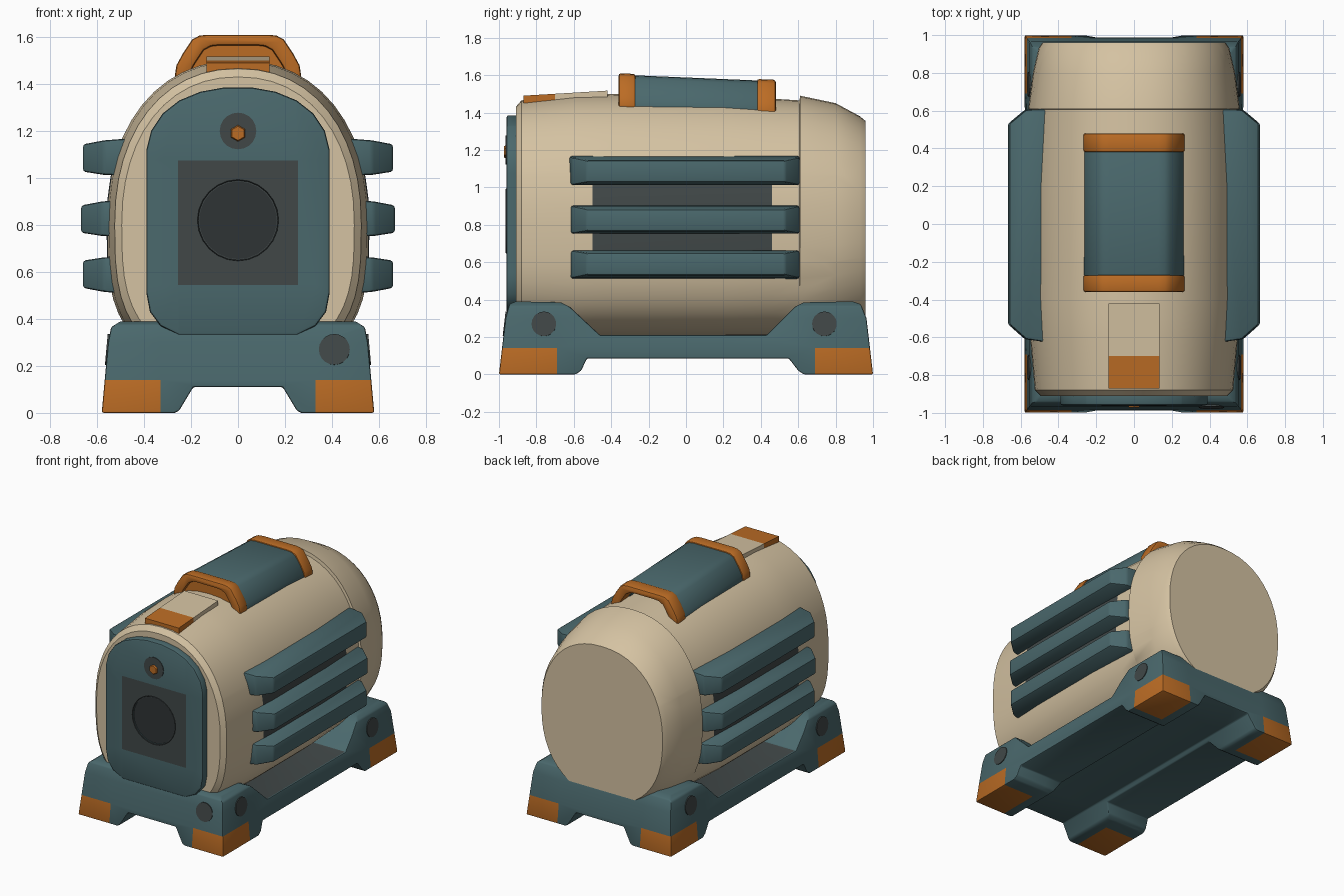
import bpy, bmesh, math
from mathutils import Vector

if "Cube" in bpy.data.objects:
    bpy.data.objects.remove(bpy.data.objects["Cube"], do_unlink=True)


def material(name, rgb):
    m = bpy.data.materials.new(name)
    m.use_nodes = True
    m.diffuse_color = (*rgb, 1)
    m.node_tree.nodes["Principled BSDF"].inputs["Base Color"].default_value = (*rgb, 1)
    return m


CREAM = material("cream", (0.66, 0.54, 0.36))
TEAL = material("teal", (0.068, 0.138, 0.15))
ORANGE = material("orange", (0.50, 0.15, 0.018))
GREY = material("dark_grey", (0.052, 0.064, 0.064))
BLACK = material("charcoal", (0.028, 0.034, 0.036))


def finish(name, bm, *mats):
    bmesh.ops.recalc_face_normals(bm, faces=bm.faces)
    me = bpy.data.meshes.new(name)
    bm.to_mesh(me)
    bm.free()
    ob = bpy.data.objects.new(name, me)
    bpy.context.collection.objects.link(ob)
    for m in mats:
        me.materials.append(m)
    return ob


def smooth(ob, angle=35):
    bpy.ops.object.select_all(action="DESELECT")
    ob.select_set(True)
    bpy.context.view_layer.objects.active = ob
    bpy.ops.object.shade_smooth_by_angle(angle=math.radians(angle))


def bake(ob):
    """Turn the modified shape into the object's own mesh."""
    dg = bpy.context.evaluated_depsgraph_get()
    me = bpy.data.meshes.new_from_object(ob.evaluated_get(dg))
    ob.modifiers.clear()
    ob.data = me


def boolean(ob, cutter, op):
    mod = ob.modifiers.new("cut", "BOOLEAN")
    mod.operation, mod.object, mod.solver = op, cutter, "EXACT"
    bake(ob)


def bevel(ob, width, segments=2):
    mod = ob.modifiers.new("bevel", "BEVEL")
    mod.width, mod.segments, mod.limit_method = width, segments, "ANGLE"
    mod.angle_limit = math.radians(30)
    bake(ob)


def paint(ob, cuts, rule):
    """Split the faces at axis planes, then pick material slots by a rule."""
    bm = bmesh.new()
    bm.from_mesh(ob.data)
    for axis, value in cuts:
        co, no = Vector(), Vector()
        co[axis], no[axis] = value, 1
        bmesh.ops.bisect_plane(bm, geom=bm.verts[:] + bm.edges[:] + bm.faces[:],
                               plane_co=co, plane_no=no)
    bm.normal_update()
    for f in bm.faces:
        f.material_index = rule(f.calc_center_median(), f.normal)
    bm.to_mesh(ob.data)
    bm.free()


def loft(name, rings, *mats):
    bm = bmesh.new()
    loops = [[bm.verts.new(p) for p in r] for r in rings]
    n = len(loops[0])
    for a, b in zip(loops, loops[1:]):
        for i in range(n):
            j = (i + 1) % n
            bm.faces.new((a[i], a[j], b[j], b[i]))
    bm.faces.new(loops[0])
    bm.faces.new(loops[-1])
    return finish(name, bm, *mats)


def prism(name, pts, axis, lo, hi, *mats):
    place = (lambda p, d: (d, *p)) if axis == "X" else (lambda p, d: (p[0], d, p[1]))
    return loft(name, [[place(p, d) for p in pts] for d in (lo, hi)], *mats)


def mirrored(pts):
    return pts + [(-x, z) for x, z in reversed(pts)]


def disc(name, centre, normal, r, depth, mat, sides=20, r2=None):
    bm = bmesh.new()
    bmesh.ops.create_cone(bm, cap_ends=True, segments=sides, radius1=r,
                          radius2=r if r2 is None else r2, depth=depth)
    ob = finish(name, bm, mat)
    ob.rotation_euler = Vector(normal).to_track_quat("Z", "Y").to_euler()
    ob.location = centre
    return ob


# Barrel shell: rounded rings, with a small step where the rear cap starts
def ring(y, hw, top, bottom, low_power, n=48):
    pts, mid = [], 0.8
    for i in range(n):
        c, s = math.cos(math.tau * i / n), math.sin(math.tau * i / n)
        p = 2.2 if s > 0 else low_power
        h = top - mid if s > 0 else mid - bottom
        pts.append((hw * math.copysign(abs(c) ** (2 / p), c), y,
                    mid + h * math.copysign(abs(s) ** (2 / p), s)))
    return pts


shell = [(-0.91, 0.495, 1.43, 0.25, 3), (-0.88, 0.525, 1.465, 0.22, 3),
         (-0.6, 0.55, 1.495, 0.2, 3), (-0.4, 0.56, 1.5, 0.2, 3), (0.2, 0.56, 1.49, 0.2, 3),
         (0.607, 0.545, 1.465, 0.2, 2.8), (0.61, 0.56, 1.49, 0.18, 2.5),
         (0.8, 0.535, 1.45, 0.2, 2.4), (0.93, 0.505, 1.38, 0.23, 2.3),
         (0.96, 0.485, 1.355, 0.25, 2.3)]
body = loft("barrel_body", [ring(*s) for s in shell], CREAM, GREY)

# Front door with a round recess
door_pts = mirrored([(0.25, 0.33), (0.33, 0.37), (0.375, 0.43), (0.39, 0.51), (0.39, 1.12),
                     (0.37, 1.2), (0.32, 1.275), (0.25, 1.33), (0.16, 1.367), (0.06, 1.385)])
door = prism("front_door", door_pts, "Y", -0.96, -0.88, TEAL, GREY)
bevel(door, 0.012)
hole = disc("recess_cutter", (0, -0.93, 0.82), (0, -1, 0), 0.165, 0.2, BLACK, 24)
hole.hide_render = True
bpy.context.view_layer.update()
for part in (body, door):
    boolean(part, hole, "DIFFERENCE")
bpy.data.objects.remove(hole, do_unlink=True)

paint(body, [(1, -0.5), (1, 0.46), (2, 0.6), (2, 1.06)],
      lambda c, n: int(abs(c.x) > 0.4 and -0.5 < c.y < 0.46 and 0.6 < c.z < 1.06))
paint(door, [(0, -0.255), (0, 0.255), (2, 0.545), (2, 1.075)],
      lambda c, n: int(n.y < -0.9 and abs(c.x) < 0.255 and 0.545 < c.z < 1.075))
smooth(body)
smooth(door)

# Dished recess with a pointed hub
dish = [(0.175, -0.955), (0.172, -0.964), (0.15, -0.93), (0.11, -0.89), (0.065, -0.875),
        (0.05, -0.92), (0.012, -0.95)]
hub = loft("recess_dish", [[(r * math.cos(math.tau * i / 24), y,
                             0.82 + r * math.sin(math.tau * i / 24)) for i in range(24)]
                           for r, y in dish], BLACK)
smooth(hub)
disc("lamp_ring", (0, -0.96, 1.2), (0, -1, 0), 0.078, 0.008, GREY)
disc("lamp", (0, -0.964, 1.19), (0, -1, 0), 0.04, 0.016, ORANGE, 6, 0.03)

# Base: side profile crossed with front profile
side = [(-1, 0), (-0.965, 0.3), (-0.945, 0.375), (-0.91, 0.39), (-0.67, 0.385), (-0.62, 0.36),
        (-0.46, 0.21), (0.43, 0.21), (0.58, 0.36), (0.63, 0.385), (0.89, 0.39), (0.935, 0.375),
        (0.965, 0.3), (1, 0), (0.63, 0), (0.6, 0.02), (0.55, 0.085), (-0.53, 0.085),
        (-0.56, 0.02), (-0.59, 0)]
front = mirrored([(0.19, 0.11), (0.25, 0.01), (0.27, 0), (0.58, 0), (0.553, 0.3),
                  (0.54, 0.365), (0.5, 0.39)])
base = prism("base_frame", side, "X", -0.7, 0.7, TEAL, ORANGE, GREY)
cross = prism("base_cutter", front, "Y", -1.2, 1.2, TEAL)
boolean(base, cross, "INTERSECT")
bpy.data.objects.remove(cross, do_unlink=True)
bevel(base, 0.008)


def base_colour(c, n):
    if c.z < 0.14 and abs(c.x) > 0.33 and abs(c.y) > 0.69:
        return 1
    return 2 if n.z > 0.95 and 0.2 < c.z < 0.22 and abs(c.y) < 0.45 else 0


paint(base, [(2, 0.14), (0, -0.33), (0, 0.33), (1, -0.69), (1, 0.69)], base_colour)
smooth(base)

# Bolt covers on the feet
for sx in (-1, 1):
    for y in (-0.76, 0.74):
        disc("side_bolt", (sx * 0.556, y, 0.27), (sx, 0, 0.09), 0.066, 0.009, GREY)
disc("front_bolt", (0.41, -0.968, 0.27), (0, -1, 0.117), 0.066, 0.009, GREY)

# Side fins, three on each side
for sx in (-1, 1):
    for tilt, z in ((1, 1.09), (0, 0.83), (-1, 0.585)):
        rings = []
        for x, y0, y1, lo, hi in ((0.44, -0.63, 0.61, 0.08, 0.08),
                                  (0.57, -0.61, 0.605, 0.077, 0.07),
                                  (0.66, -0.53, 0.53, 0.063, 0.053)):
            if tilt < 0:
                lo, hi = hi, lo
            if tilt == 0:
                x += 0.008
            rings.append([(sx * x, y0, z - lo), (sx * x, y1, z - lo),
                          (sx * x, y1, z + hi), (sx * x, y0, z + hi)])
        fin = loft("side_fin", rings, TEAL)
        bevel(fin, 0.012)
        smooth(fin)

# Top handle: hollow arch with orange end bands
outer = [(0.27, 1.43), (0.262, 1.48), (0.235, 1.53), (0.195, 1.59), (0.165, 1.606), (0.13, 1.61)]
for name, y0, y1, k, mat in (("handle_front_band", -0.36, -0.27, 1, ORANGE),
                             ("handle_grip", -0.28, 0.39, 0.985, TEAL),
                             ("handle_rear_band", 0.38, 0.48, 1, ORANGE)):
    arch = [(x * k, z - (1 - k) * 0.5) for x, z in outer]
    inner = [(x - 0.05, z - 0.045) for x, z in arch]
    loop = mirrored(arch) + mirrored(inner)[::-1]
    ob = prism(name, loop, "Y", y0, y1, mat)
    for v in ob.data.vertices:
        v.co.z -= (v.co.y + 0.36) * 0.042
    bevel(ob, 0.012)
    smooth(ob)
prism("handle_web", mirrored([(0.22, 1.43), (0.2, 1.52), (0.15, 1.58)]), "Y",
      -0.335, -0.3, ORANGE)

# Sloping top hatch with an orange front label
hatch = prism("top_hatch", [(-0.87, 1.45), (-0.87, 1.49), (-0.42, 1.517), (-0.42, 1.45)],
              "X", -0.135, 0.135, CREAM, ORANGE)
paint(hatch, [(1, -0.7)], lambda c, n: int(c.y < -0.7))
